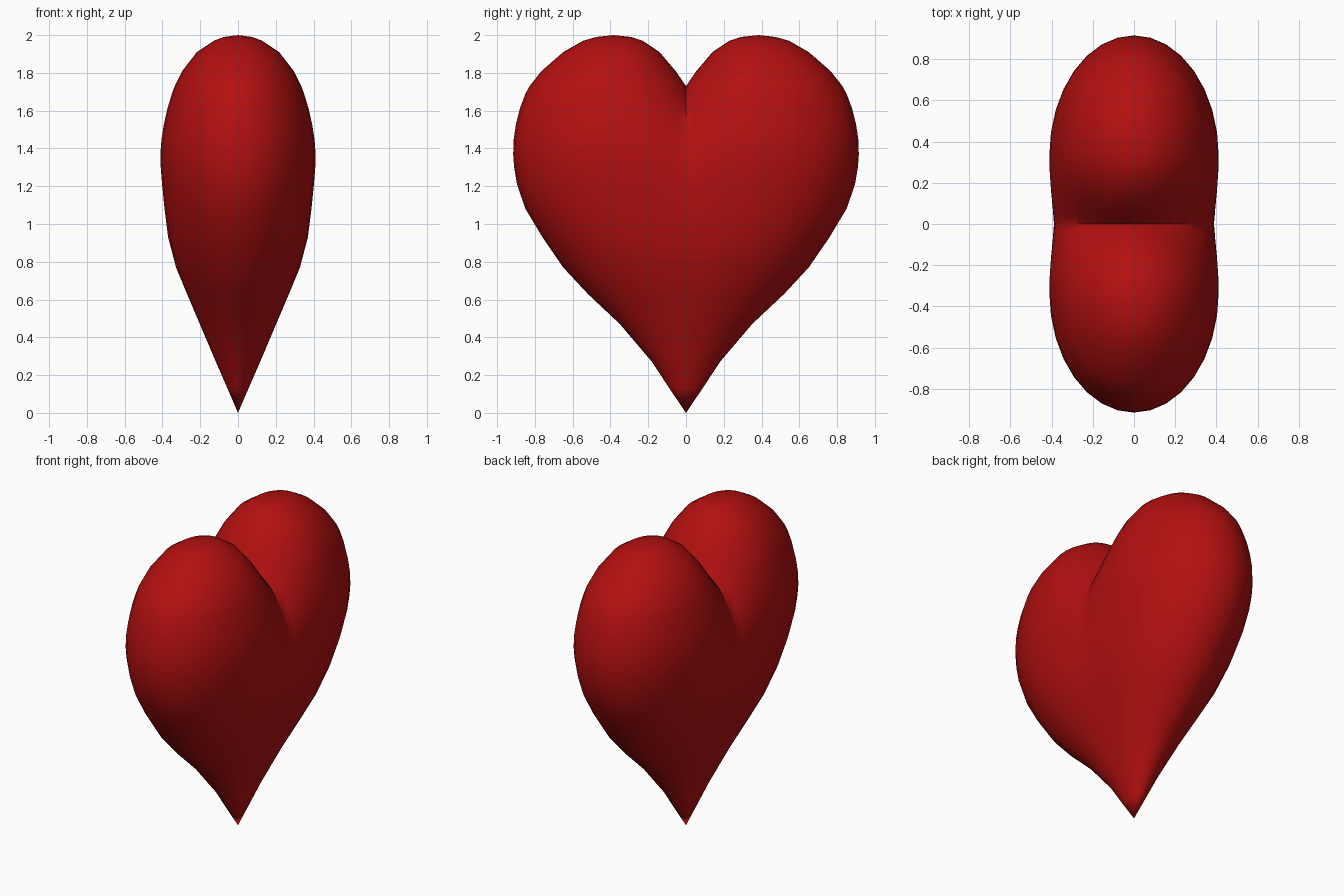
import bpy, bmesh
from math import sin, cos, pi, asin

if "Cube" in bpy.data.objects:
    bpy.data.objects.remove(bpy.data.objects["Cube"])

# Horizontal sections of one lobe: z, half thickness, outer y, inner y, y of widest point
# (negative inner y means the two lobes are merged at that height)
SECTIONS = [
    (0.00, 0.000, 0.000, -1.00, 0.00),
    (0.13, 0.056, 0.088, -1.00, 0.00),
    (0.27, 0.117, 0.180, -1.00, 0.00),
    (0.47, 0.202, 0.350, -1.50, 0.03),
    (0.63, 0.270, 0.520, -1.50, 0.07),
    (0.77, 0.328, 0.650, -1.50, 0.12),
    (0.93, 0.370, 0.760, -1.50, 0.19),
    (1.08, 0.389, 0.850, -1.30, 0.25),
    (1.21, 0.402, 0.895, -0.85, 0.30),
    (1.30, 0.409, 0.910, -0.57, 0.32),
    (1.37, 0.411, 0.915, -0.43, 0.33),
    (1.45, 0.405, 0.912, -0.29, 0.34),
    (1.53, 0.392, 0.900, -0.19, 0.345),
    (1.61, 0.374, 0.880, -0.105, 0.35),
    (1.69, 0.350, 0.850, -0.03, 0.355),
    (1.73, 0.335, 0.828, 0.000, 0.36),
    (1.81, 0.295, 0.765, 0.055, 0.365),
    (1.91, 0.218, 0.650, 0.140, 0.37),
    (1.97, 0.128, 0.545, 0.230, 0.38),
    (1.99, 0.075, 0.475, 0.290, 0.385),
    (2.00, 0.000, 0.385, 0.385, 0.385),
]
N = 8  # steps per quarter of a section


def half_section(a, y_out, y_in, c):
    """Points (x, y) from the inner end, round the +x side, to the outermost point."""
    b_in, b_out = c - y_in, y_out - c
    start = asin(min(1, (c - max(y_in, 0)) / b_in)) if b_in else pi / 2
    pts = []
    for i in range(N):
        t = start * (1 - i / N)
        pts.append((a * cos(t), c - b_in * sin(t)))
    for i in range(N + 1):
        t = pi / 2 * i / N
        pts.append((a * cos(t), c + b_out * sin(t)))
    return pts


bm = bmesh.new()
for sx in (1, -1):
    for sy in (1, -1):
        rings = [[bm.verts.new((sx * x, sy * y, z)) for x, y in half_section(a, yo, yi, c)]
                 for z, a, yo, yi, c in SECTIONS]
        for low, high in zip(rings, rings[1:]):
            for i in range(len(low) - 1):
                bm.faces.new((low[i], low[i + 1], high[i + 1], high[i]))

# Weld the four quarters and close the tips
bmesh.ops.remove_doubles(bm, verts=bm.verts[:], dist=0.0008)
bmesh.ops.dissolve_degenerate(bm, edges=bm.edges[:], dist=0.0005)
bmesh.ops.recalc_face_normals(bm, faces=bm.faces[:])

mesh = bpy.data.meshes.new("heart")
bm.to_mesh(mesh)
bm.free()
heart = bpy.data.objects.new("heart", mesh)
bpy.context.collection.objects.link(heart)

# Red surface
red = bpy.data.materials.new("red")
red.diffuse_color = (0.45, 0.005, 0.005, 1)
red.use_nodes = True
red.node_tree.nodes["Principled BSDF"].inputs["Base Color"].default_value = red.diffuse_color
mesh.materials.append(red)

bpy.context.view_layer.objects.active = heart
heart.select_set(True)
bpy.ops.object.shade_smooth_by_angle(angle=1.0)
